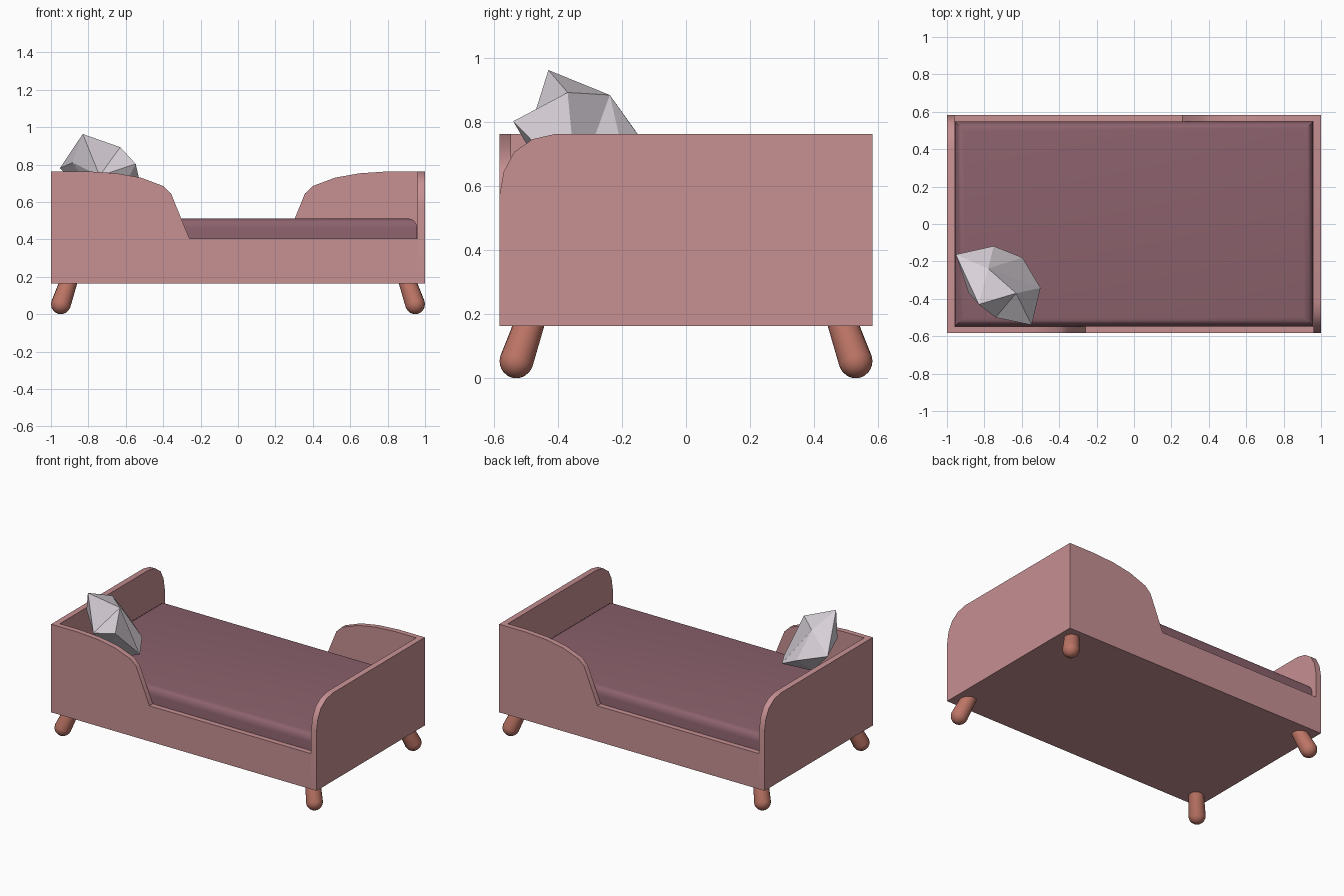
import bpy, bmesh
from math import sin, cos, pi, radians
from mathutils import Vector, Matrix

if "Cube" in bpy.data.objects:
    bpy.data.objects.remove(bpy.data.objects["Cube"])


def material(name, rgb):
    m = bpy.data.materials.new(name)
    m.diffuse_color = (*rgb, 1)
    m.use_nodes = True
    m.node_tree.nodes["Principled BSDF"].inputs["Base Color"].default_value = m.diffuse_color
    return m


WOOD = material("painted_wood", (0.57, 0.28, 0.29))
CLOTH = material("mattress_cloth", (0.26, 0.12, 0.15))
LEG = material("leg_wood", (0.50, 0.175, 0.13))
PILLOW = material("pillow_cloth", (0.70, 0.65, 0.70))


def finish(name, bm, mat, smooth=None):
    bmesh.ops.recalc_face_normals(bm, faces=bm.faces[:])
    mesh = bpy.data.meshes.new(name)
    bm.to_mesh(mesh)
    bm.free()
    mesh.materials.append(mat)
    ob = bpy.data.objects.new(name, mesh)
    bpy.context.collection.objects.link(ob)
    if smooth:
        bpy.ops.object.select_all(action='DESELECT')
        bpy.context.view_layer.objects.active = ob
        ob.select_set(True)
        bpy.ops.object.shade_smooth_by_angle(angle=radians(smooth))
    return ob


def panel(name, points, depth, turn=0):
    """Extrude a closed 3D outline along depth, optionally turned about z."""
    bm = bmesh.new()
    face = bm.faces.new([bm.verts.new(p) for p in points])
    out = bmesh.ops.extrude_face_region(bm, geom=[face])
    moved = [g for g in out["geom"] if isinstance(g, bmesh.types.BMVert)]
    bmesh.ops.translate(bm, verts=moved, vec=depth)
    bmesh.ops.rotate(bm, verts=bm.verts[:], matrix=Matrix.Rotation(turn, 3, 'Z'))
    return finish(name, bm, WOOD, 30)


def box(name, lo, hi, mat):
    bm = bmesh.new()
    bmesh.ops.create_cube(bm, size=1)
    lo, hi = Vector(lo), Vector(hi)
    bmesh.ops.scale(bm, verts=bm.verts[:], vec=hi - lo)
    bmesh.ops.translate(bm, verts=bm.verts[:], vec=(lo + hi) / 2)
    return finish(name, bm, mat)


# Side rails and end boards: the back pair is the front pair turned half round
side = [(-.96, .163), (.96, .163), (.96, .405), (-.26, .405), (-.358, .645),
        (-.40, .685), (-.52, .73), (-.65, .753), (-.80, .763), (-.96, .763)]
end = [(.583, .163), (.583, .763), (-.41, .763), (-.48, .747), (-.537, .707),
       (-.57, .645), (-.583, .57), (-.583, .163)]
for turn, s, e in ((0, "front_side_panel", "right_end_board"),
                   (pi, "back_side_panel", "left_end_board")):
    panel(s, [(x, -.583, z) for x, z in side], (0, .036, 0), turn)
    panel(e, [(1, y, z) for y, z in end], (-.04, 0, 0), turn)

# Base and mattress
box("bed_base", (-.96, -.547, .163), (.96, .547, .22), WOOD)
mattress = box("mattress", (-.958, -.547, .22), (.958, .547, .512), CLOTH)
bm = bmesh.new()
bm.from_mesh(mattress.data)
top = [ed for ed in bm.edges if all(v.co.z > .5 for v in ed.verts)]
bmesh.ops.bevel(bm, geom=top, offset=.05, segments=4, profile=.5, affect='EDGES')
bm.to_mesh(mattress.data)
bm.free()
mattress.select_set(True)
bpy.context.view_layer.objects.active = mattress
bpy.ops.object.shade_smooth_by_angle(angle=radians(40))

# Splayed legs with rounded feet
R = .053
for sx, sy, name in ((-1, -1, "front_left_leg"), (1, -1, "front_right_leg"),
                     (-1, 1, "back_left_leg"), (1, 1, "back_right_leg")):
    foot, head = Vector((.947 * sx, .530 * sy, R)), Vector((.90 * sx, .483 * sy, .19))
    axis = head - foot
    prof = [(R * sin(a), -R * cos(a)) for a in [i * pi / 10 for i in range(6)]]
    prof += [(.046, axis.length), (0, axis.length)]
    bm = bmesh.new()
    vs = [bm.verts.new((r, 0, z)) for r, z in prof]
    es = [bm.edges.new(p) for p in zip(vs, vs[1:])]
    bmesh.ops.spin(bm, geom=vs + es, cent=(0, 0, 0), axis=(0, 0, 1),
                   angle=2 * pi, steps=16)
    bmesh.ops.remove_doubles(bm, verts=bm.verts[:], dist=1e-4)
    rot = Vector((0, 0, 1)).rotation_difference(axis).to_matrix().to_4x4()
    bmesh.ops.transform(bm, verts=bm.verts[:], matrix=Matrix.Translation(foot) @ rot)
    finish(name, bm, LEG, 40)

# Faceted pillow leaning in the corner
P = dict(A=(-.83, -.43, .963), B=(-.547, -.54, .803), C=(-.63, -.37, .893),
         D=(-.78, -.238, .885), S=(-.953, -.163, .78), U=(-.885, -.366, .81),
         T=(-.74, -.50, .74), Q=(-.50, -.342, .60), P=(-.596, -.18, .63),
         R=(-.75, -.118, .715), N=(-.69, -.38, .53))
bm = bmesh.new()
V = {k: bm.verts.new(p) for k, p in P.items()}
for f in ("ACD ADS ASU ACT TCB CQB CDQ DPQ DRP DSR ATU "
          "UTN TBN BQN QPN PRN RSN SUN").split():
    bm.faces.new([V[c] for c in f])
finish("pillow", bm, PILLOW)
